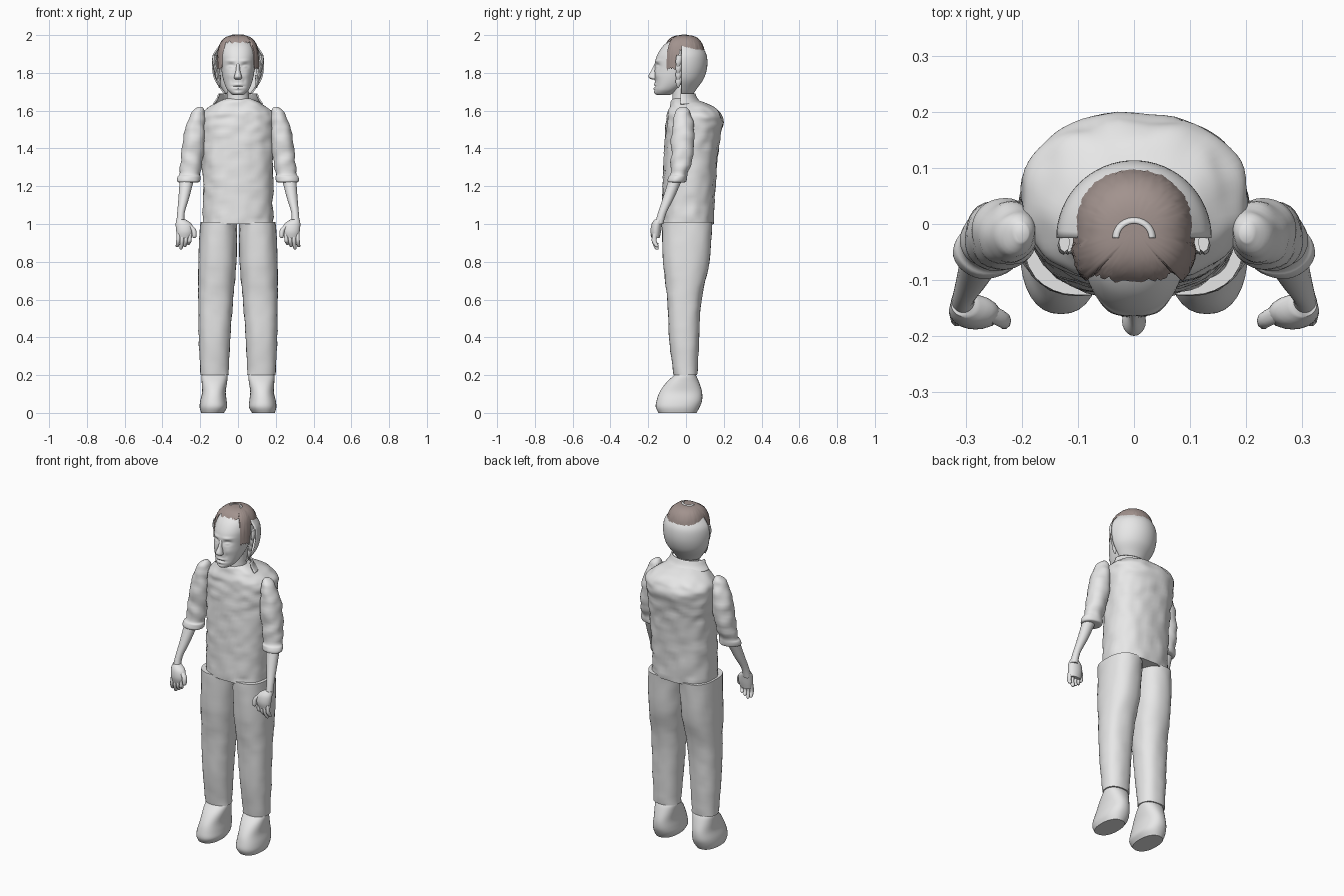
import bpy
import bmesh
import math
import random
from mathutils import Vector, noise

random.seed(4)
cube = bpy.data.objects.get("Cube")
if cube:
    bpy.data.objects.remove(cube, do_unlink=True)


def make_material(name, colour):
    mat = bpy.data.materials.new(name)
    mat.use_nodes = True
    mat.diffuse_color = colour
    mat.node_tree.nodes["Principled BSDF"].inputs["Base Color"].default_value = colour
    return mat


GREY = make_material("plain grey", (0.8, 0.8, 0.8, 1))
BROWN = make_material("hair brown", (0.36, 0.29, 0.27, 1))


def finish(name, bm, mat, crease=55):
    bmesh.ops.recalc_face_normals(bm, faces=bm.faces)
    mesh = bpy.data.meshes.new(name)
    bm.to_mesh(mesh)
    bm.free()
    mesh.materials.append(mat)
    mesh.shade_smooth()
    mesh.set_sharp_from_angle(angle=math.radians(crease))
    obj = bpy.data.objects.new(name, mesh)
    bpy.context.scene.collection.objects.link(obj)
    return obj


def power(value, exponent):
    return math.copysign(abs(value) ** exponent, value)


def smooth_rows(rows, steps):
    """Run a smooth curve through every column of the ring table."""
    result = []
    last = len(rows) - 1
    for i in range(last):
        around = [rows[max(0, min(last, i + k))] for k in (-1, 0, 1, 2)]
        for s in range(steps):
            t = s / steps
            result.append([b + 0.5 * t * (c - a + t * (2 * a - 5 * b + 4 * c - d
                           + t * (3 * (b - c) + d - a)))
                           for a, b, c, d in zip(*around)])
    return result + [list(rows[-1])]


def loft(name, rows, side=1, square=2.0, segs=32, steps=4, wrinkle=0.0,
         half=False, sculpt=None, mat=GREY):
    """Skin rings given as (z, x low, x high, y low, y high)."""
    bm = bmesh.new()
    rings = []
    for z, x0, x1, y0, y1 in smooth_rows(rows, steps):
        cx, cy, rx, ry = (x0 + x1) / 2, (y0 + y1) / 2, (x1 - x0) / 2, (y1 - y0) / 2
        ring = []
        for k in range(segs + 1 if half else segs):
            a = (math.pi if half else math.tau) * k / segs
            out = Vector((power(math.cos(a), 2 / square), power(math.sin(a), 2 / square), 0))
            p = Vector((cx + rx * out.x, cy + ry * out.y, z))
            if wrinkle:
                p += out * wrinkle * noise.noise(Vector((p.x * 18, p.y * 18, p.z * 24)))
            if sculpt:
                p = sculpt(p)
            ring.append(bm.verts.new((p.x * side, p.y, p.z)))
        rings.append(ring)
    for low, high in zip(rings, rings[1:]):
        for k in range(segs):
            n = (k + 1) % len(low)
            bm.faces.new((low[k], low[n], high[n], high[k]))
    if not half:
        bm.faces.new(rings[0])
        bm.faces.new(rings[-1])
    obj = finish(name, bm, mat)
    if half:
        shell = obj.modifiers.new("thickness", "SOLIDIFY")
        shell.thickness = 0.008
        shell.offset = 0
    return obj


def centred(rows):
    return [(z, -rx, rx, y0, y1) for z, rx, y0, y1 in rows]


def half_rows(rows, cy):
    return [(z, -rx, rx, 2 * cy - back, back) for z, rx, back in rows]


# Shirt body
loft("shirt", centred([
    (1.0, .185, -.13, .145), (1.2, .185, -.125, .155), (1.4, .19, -.115, .172),
    (1.53, .2, -.105, .193), (1.58, .193, -.1, .185), (1.62, .15, -.09, .15),
    (1.65, .1, -.08, .08), (1.665, .06, -.065, .04)]),
    square=2.4, segs=64, steps=8, wrinkle=.008)

# Limbs, built on the left and mirrored to the right
for side, label in ((1, "left"), (-1, "right")):
    loft(label + "_trouser_leg", [
        (.2, .05, .2, -.065, .06), (.4, .04, .208, -.09, .07), (.6, .025, .21, -.1, .082),
        (.8, .008, .21, -.122, .125), (1.01, .004, .2, -.128, .14)],
        side, square=2.3, steps=6, wrinkle=.004)
    loft(label + "_shoe", [
        (0, .075, .195, -.145, .055), (.03, .058, .203, -.16, .072),
        (.065, .06, .2, -.156, .085), (.11, .065, .19, -.14, .085),
        (.16, .058, .192, -.105, .07), (.2, .055, .192, -.062, .052),
        (.22, .07, .175, -.04, .03)], side, square=2.3)
    loft(label + "_sleeve", [
        (1.22, .215, .305, -.085, -.012), (1.225, .2, .318, -.095, 0),
        (1.25, .195, .32, -.096, .004), (1.27, .2, .312, -.086, .01),
        (1.35, .185, .305, -.08, .035), (1.45, .175, .292, -.078, .045),
        (1.53, .172, .272, -.072, .038), (1.59, .175, .245, -.058, .02),
        (1.62, .188, .215, -.035, 0)], side, steps=5, wrinkle=.008)
    loft(label + "_forearm", [
        (1.0, .283, .327, -.165, -.12), (1.06, .282, .322, -.148, -.103),
        (1.14, .258, .315, -.122, -.062), (1.24, .232, .308, -.09, -.018)],
        side, segs=20)
    loft(label + "_palm", [
        (.925, .248, .32, -.18, -.14), (.96, .238, .327, -.188, -.132),
        (1.0, .245, .33, -.182, -.126), (1.025, .28, .326, -.165, -.12)],
        side, segs=20)
    for i, finger in enumerate(("index", "middle", "ring", "little")):
        x = .255 + .02 * i
        tip = .865 + .012 * abs(i - 2)
        loft(f"{label}_{finger}_finger", [
            (tip, x + .004, x + .012, -.158, -.148),
            (tip + .008, x - .003, x + .015, -.167, -.145),
            (.91, x - .009, x + .012, -.182, -.155),
            (.95, x - .011, x + .011, -.178, -.15)], side, segs=10)
    loft(label + "_thumb", [
        (.925, .228, .236, -.178, -.168), (.935, .22, .242, -.187, -.162),
        (.97, .222, .25, -.184, -.154), (1.0, .25, .28, -.17, -.14)],
        side, segs=10)

# Facial relief: x, z, width, height, depth (positive sinks in)
RELIEF = [(.037, 1.838, .02, .012, .013), (.037, 1.834, .012, .006, -.009),
          (.038, 1.864, .025, .007, -.005), (.048, 1.79, .018, .02, -.004),
          (0, 1.728, .026, .003, .007), (0, 1.738, .022, .005, -.006),
          (0, 1.717, .02, .006, -.007), (0, 1.695, .022, .01, -.005),
          (.033, 1.76, .008, .015, .003)]


def face_relief(p):
    if p.y < -.07:
        for x, z, w, h, depth in RELIEF:
            p.y += depth * math.exp(-((abs(p.x) - x) / w) ** 2 - ((p.z - z) / h) ** 2)
    return p


# Head, neck and nose
loft("neck", centred([(1.62, .068, -.08, .05), (1.67, .058, -.072, .04),
                      (1.78, .056, -.075, .045)]))
loft("head", centred([
    (1.682, .025, -.15, -.085), (1.69, .038, -.162, -.07), (1.71, .057, -.166, -.04),
    (1.74, .071, -.165, 0), (1.78, .082, -.166, .045), (1.82, .088, -.166, .08),
    (1.86, .092, -.163, .09), (1.9, .094, -.15, .09), (1.94, .084, -.124, .075),
    (1.97, .06, -.088, .05), (1.985, .025, -.05, .015)]),
    square=2.2, segs=96, steps=8, sculpt=face_relief)
loft("nose", centred([
    (1.764, .012, -.178, -.15), (1.772, .021, -.194, -.15), (1.785, .019, -.199, -.15),
    (1.815, .011, -.183, -.14), (1.85, .011, -.165, -.13)]), segs=20)

# Shell around the back of the head, and the collar behind the neck
loft("back_of_head", half_rows([
    (1.69, .07, .035), (1.72, .092, .055), (1.77, .122, .09), (1.83, .134, .108),
    (1.89, .13, .106), (1.93, .106, .086), (1.96, .08, .06)], -.025),
    half=True, steps=5)
loft("collar", half_rows([(1.635, .13, .085), (1.66, .112, .06), (1.69, .1, .045)],
                         -.03), half=True)

# Loose locks between the face and the shell
for side, label in ((1, "left"), (-1, "right")):
    for i in range(4):
        z = 1.72 + .035 * i
        x = .1 + .008 * i
        loft(f"{label}_lock_{i}", [
            (z, x - .004, x, -.045, -.038), (z + .03, x - .008, x + .012, -.055, -.025),
            (z + .07, x - .01, x + .01, -.05, -.015)], side, segs=8)


# Hair cap with a ragged hairline
def hair_cap(segs=120, levels=12, base=1.84, top=2.0):
    bm = bmesh.new()
    columns = []
    crown = bm.verts.new((0, -.01, top))
    for k in range(segs):
        a = math.tau * k / segs
        front, across = math.cos(a), math.sin(a)
        square = 3 if front > 0 else 2.1
        rim = 1.962 if front > .75 else 1.82 if front > .12 else 1.92
        rim += random.uniform(-.008, .008)
        column = []
        for j in range(levels):
            t = j / levels
            z = rim + (top - rim) * (1 - (1 - t) ** 2.5)
            u = max(0, (z - base) / (top - base))
            s = (1 - u ** 3) ** (1 / 3) * (1 + random.uniform(-.012, .012))
            column.append(bm.verts.new((.112 * s * power(across, 2 / square),
                                        -.01 - .112 * s * power(front, 2 / square), z)))
        columns.append(column)
    for k, column in enumerate(columns):
        following = columns[(k + 1) % segs]
        for j in range(levels - 1):
            bm.faces.new((column[j], following[j], following[j + 1], column[j + 1]))
        bm.faces.new((column[-1], following[-1], crown))
    return finish("hair", bm, BROWN)


hair_cap()

# Pale arc showing at the crown
loft("crown_arc", half_rows([(1.996, .037, .01), (2.0, .027, .001)], -.025),
     half=True, steps=2)
